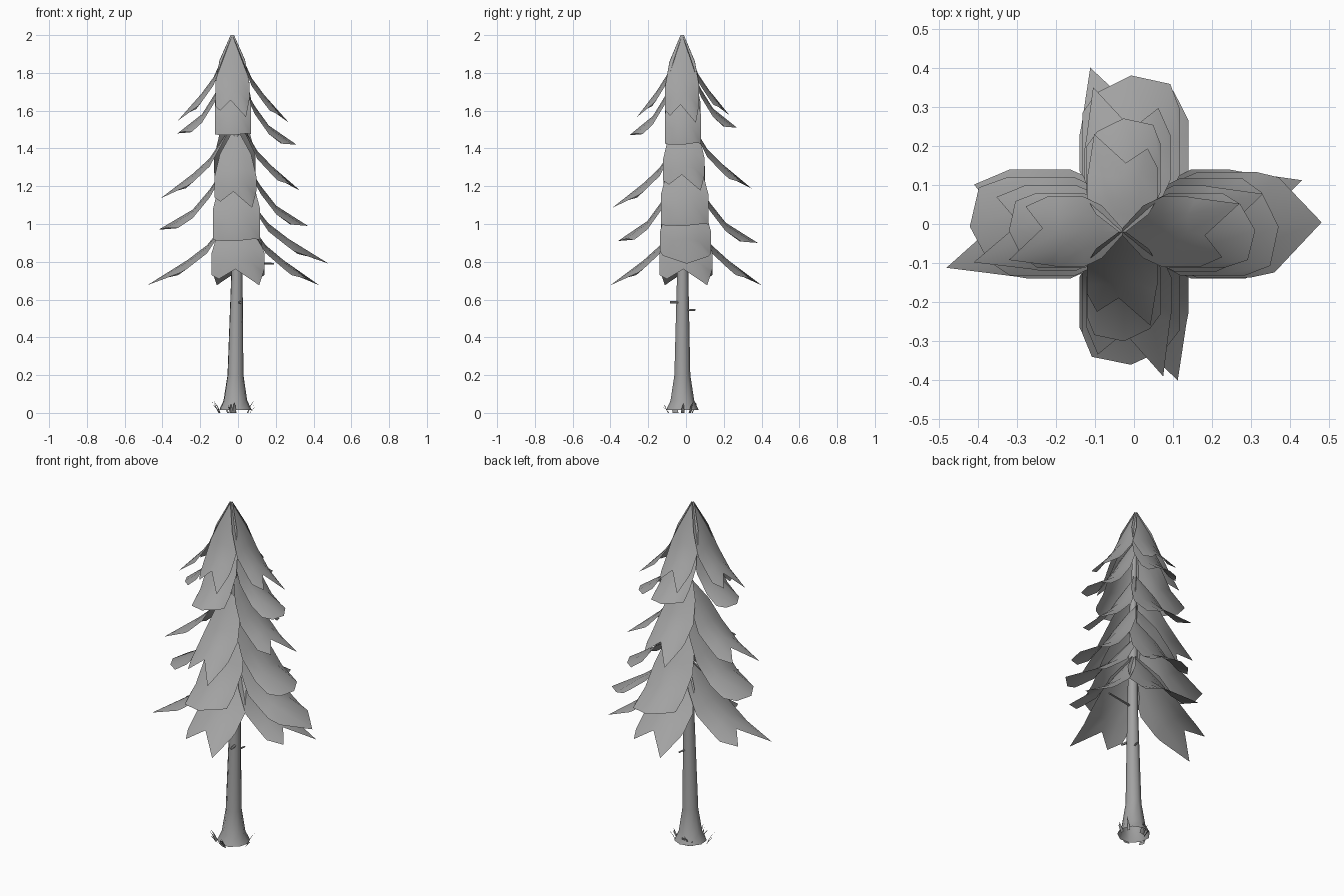
import bpy, bmesh, math, random
from mathutils import Vector

if "Cube" in bpy.data.objects:
    bpy.data.objects.remove(bpy.data.objects["Cube"])

random.seed(4)

grey = bpy.data.materials.new("mid_grey")
grey.diffuse_color = (.36, .36, .36, 1)
grey.use_nodes = True
grey.node_tree.nodes["Principled BSDF"].inputs["Base Color"].default_value = grey.diffuse_color


def finish(name, bm, angle=35):
    me = bpy.data.meshes.new(name)
    bm.to_mesh(me)
    bm.free()
    me.materials.append(grey)
    ob = bpy.data.objects.new(name, me)
    bpy.context.collection.objects.link(ob)
    bpy.ops.object.select_all(action='DESELECT')
    ob.select_set(True)
    bpy.context.view_layer.objects.active = ob
    bpy.ops.object.shade_smooth_by_angle(angle=math.radians(angle))
    return ob


def tube(bm, rings, sides, cap=True):
    """Loft (centre, radius) rings along their path."""
    axis = (Vector(rings[-1][0]) - Vector(rings[0][0])).normalized()
    a = axis.orthogonal().normalized()
    b = axis.cross(a)
    loops = []
    for c, r in rings:
        loops.append([bm.verts.new(Vector(c) + r * (math.cos(t) * a + math.sin(t) * b))
                      for t in (2 * math.pi * i / sides for i in range(sides))])
    for lo, hi in zip(loops, loops[1:]):
        for i in range(sides):
            j = (i + 1) % sides
            bm.faces.new((lo[i], lo[j], hi[j], hi[i]))
    if cap:
        bm.faces.new(loops[0][::-1])
        bm.faces.new(loops[-1])


# Trunk with flared foot, open underneath
bm = bmesh.new()
tube(bm, [((-.015, -.02, .015), .088), ((-.015, -.02, .065), .064), ((-.014, -.02, .2), .043),
          ((-.006, -.018, .75), .03), ((-.008, -.015, 1.4), .02), ((-.027, -.02, 1.95), .005)],
     9, cap=False)
finish("trunk", bm, 50)

# Broken twig stubs on the trunk
bm = bmesh.new()
for p, q, r in [((0, -.02, .795), (.19, .02, .79), .007),
                ((.005, -.03, .585), (.015, -.085, .585), .009),
                ((0, 0, .545), (.01, .05, .545), .006)]:
    tube(bm, [(p, r), (q, r * .7)], 5)
finish("twig_stubs", bm)

# Grass tufts around the foot
bm = bmesh.new()
for ang, rad in [(0.3, .08), (3.3, .09), (4.4, .07), (1.9, .06)]:
    for k in range(5):
        t = ang + random.uniform(-.35, .35)
        d = Vector((math.cos(t), math.sin(t), 0))
        s = Vector((-d.y, d.x, 0)) * .007
        base = Vector((-.015, -.025, 0)) + d * rad
        h = random.uniform(.035, .075)
        mid = base + d * .015 + Vector((0, 0, h * .5))
        tip = base + d * random.uniform(.02, .045) + Vector((0, 0, h))
        v = [bm.verts.new(p) for p in (base - s, base + s, mid + s * .7, mid - s * .7, tip)]
        bm.faces.new(v[:4])
        bm.faces.new((v[3], v[2], v[4]))
finish("grass_tufts", bm)

# Ragged bough ends: (sideways fraction, length fraction) per column
TWO = [(-1, .72), (-.6, .92), (-.05, .76), (.5, 1), (.98, .74)]
ONE = [(-1, .66), (-.9, .78), (.05, 1), (.9, .8), (1, .7)]
BLUNT = [(-1, .8), (-.8, .95), (0, 1), (.7, .9), (1, .78)]
SIDE = [(-1, .7), (-.72, .87), (-.1, .74), (.8, 1), (.96, .67)]


def bough(bm, ang, root, tip_r, tip_z, half, ends, flare):
    """Arched sheet that falls steeply from the trunk, then bends outwards."""
    d = Vector((math.cos(ang), math.sin(ang), 0))
    side = Vector((-d.y, d.x, 0))
    drop = root - tip_z
    lean = max(0, (root - 1.1) / .9)
    base = Vector((-.03, -.02, 0)) * lean
    reach = tip_r - base.dot(d)
    # (length, outward, fall) profile
    prof = [(0, 0, 0), (.4, .36, .52), (.7, .66, .86 if flare else .77), (1, 1, 1)]

    def point(u, s, w):
        for (s0, r0, f0), (s1, r1, f1) in zip(prof, prof[1:]):
            if s <= s1:
                break
        k = (s - s0) / (s1 - s0)
        r, f = r0 + (r1 - r0) * k, f0 + (f1 - f0) * k
        sag = .045 * u * u * min(1, s / .4) * min(1, (1.05 - s) / .35)
        return base + Vector((0, 0, root - f * drop - sag)) + d * (r * reach) + side * (u * w)

    cols = []
    for i, (u, s) in enumerate(ends):
        v = -1 + i * .5
        cols.append([bm.verts.new(p) for p in (
            point(v, 0, half * .1), point(v, .2, half * .75), point(v, .38, half),
            point(v, .6, half), point(u, s, half))])
    for a, b in zip(cols, cols[1:]):
        for k in range(4):
            bm.faces.new((a[k], a[k + 1], b[k + 1], b[k]))


# Boughs: tier name, rise of root over tip, half width, end, flare,
# then (tip distance, tip height) towards +x, +y, -x, -y
TIERS = [
    ("top", .45, .09, SIDE, 0, [(.27, 1.54), (.23, 1.58), (.32, 1.55), (.26, 1.57)]),
    ("upper", .40, .095, BLUNT, 1, [(.31, 1.42), (.27, 1.51), (.32, 1.48), (.30, 1.47)]),
    ("upper_middle", .41, .11, SIDE, 0, [(.33, 1.18), (.35, 1.19), (.41, 1.14), (.39, 1.09)]),
    ("middle", .42, .125, BLUNT, 1, [(.37, .99), (.38, .90), (.42, .97), (.36, .91)]),
    ("lower", .42, .135, ONE, 0, [(.48, .79)]),
    ("bottom", .41, .14, SIDE, 0, [(.43, .68), (.40, .68), (.48, .68), (.40, .68)])]
for name, rise, half, ends, flare, tips in TIERS:
    bm = bmesh.new()
    for q, (r, z) in enumerate(tips):
        root = 2.0 if name == "top" else z + rise
        bough(bm, q * math.pi / 2, root, r, z, half, ends, flare)
    finish(name + "_boughs", bm, 40)
